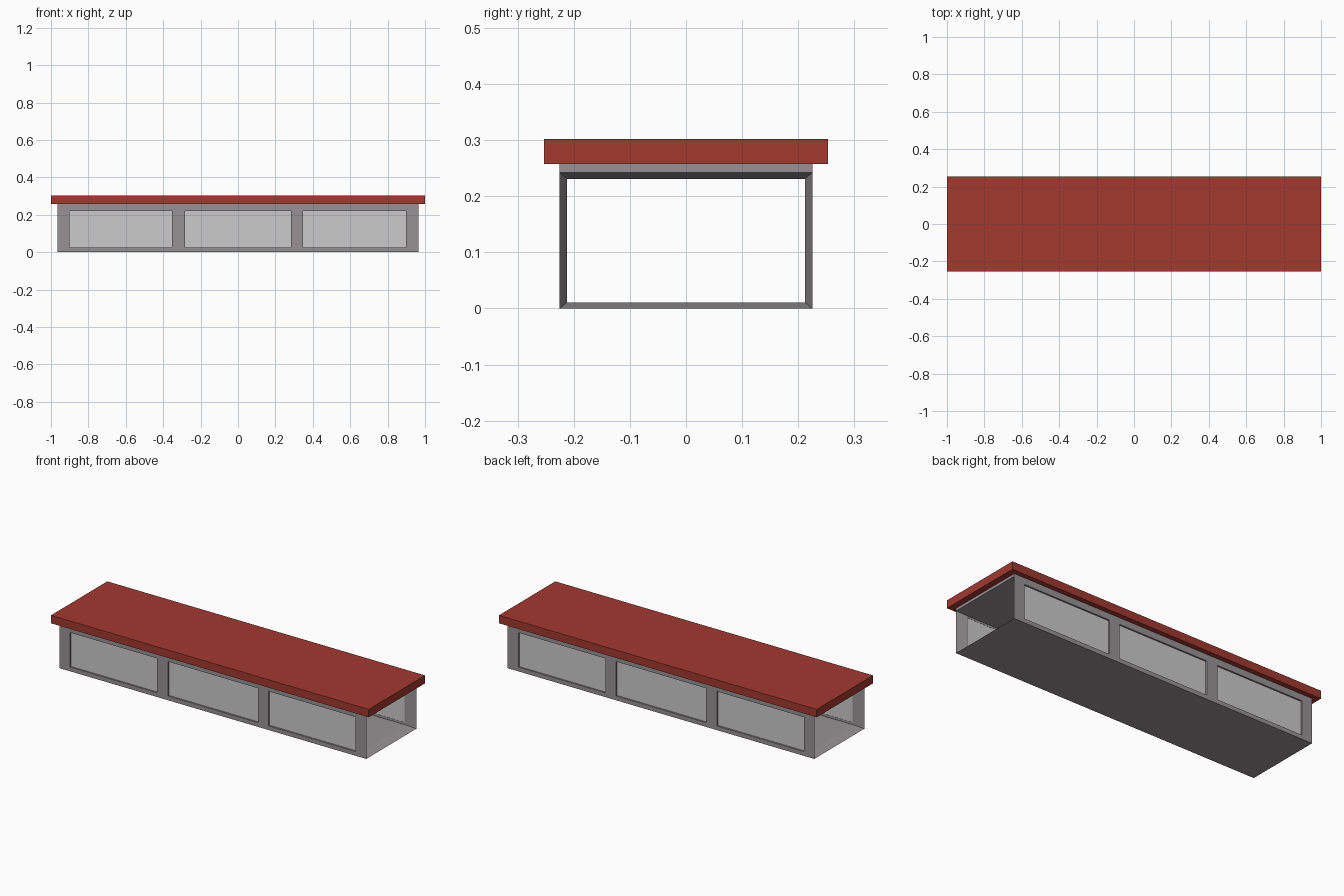
import bpy, bmesh

if "Cube" in bpy.data.objects:
    bpy.data.objects.remove(bpy.data.objects["Cube"])


def material(name, rgb):
    m = bpy.data.materials.new(name)
    m.diffuse_color = (*rgb, 1)
    m.use_nodes = True
    m.node_tree.nodes["Principled BSDF"].inputs["Base Color"].default_value = m.diffuse_color
    return m


def box(name, lo, hi, mat=None):
    bpy.ops.mesh.primitive_cube_add(size=1, location=[(a + b) / 2 for a, b in zip(lo, hi)])
    ob = bpy.context.object
    ob.name = name
    ob.scale = [b - a for a, b in zip(lo, hi)]
    bpy.ops.object.transform_apply(location=False, rotation=False, scale=True)
    if mat:
        ob.data.materials.append(mat)
    return ob


wall_mat = material("wall_grey", (0.31, 0.29, 0.30))
roof_mat = material("roof_red", (0.36, 0.04, 0.028))

# Open-ended shell: the inner walls taper to a sharp rim at both ends
bm = bmesh.new()


def ring(x, y, z0, z1):
    return [bm.verts.new((x, a, b)) for a, b in ((-y, z0), (y, z0), (y, z1), (-y, z1))]


rings = [ring(-0.965, 0.225, 0, 0.242), ring(-0.905, 0.212, 0.011, 0.231),
         ring(0.905, 0.212, 0.011, 0.231), ring(0.965, 0.225, 0, 0.242)]
for i in range(4):
    r, s = rings[i], rings[(i + 1) % 4]
    for j in range(4):
        k = (j + 1) % 4
        bm.faces.new((r[j], r[k], s[k], s[j]))
bmesh.ops.recalc_face_normals(bm, faces=bm.faces)
mesh = bpy.data.meshes.new("shell")
bm.to_mesh(mesh)
bm.free()
shell = bpy.data.objects.new("shell", mesh)
bpy.context.collection.objects.link(shell)
mesh.materials.append(wall_mat)

# Window openings cut through both long walls, with recessed panes
for n, (x0, x1) in enumerate(((-0.9, -0.352), (-0.283, 0.283), (0.348, 0.898))):
    cutter = box("window_cutter", (x0, -0.4, 0.024), (x1, 0.4, 0.22))
    cutter.hide_render = True
    mod = shell.modifiers.new("window", 'BOOLEAN')
    mod.object = cutter
    mod.operation = 'DIFFERENCE'
    mod.solver = 'EXACT'
    bpy.context.view_layer.objects.active = shell
    bpy.ops.object.modifier_apply(modifier=mod.name)
    bpy.data.objects.remove(cutter)
    for side, y0, y1 in (("front", -0.216, -0.213), ("back", 0.213, 0.216)):
        box(f"{side}_window_pane_{n + 1}", (x0, y0, 0.024), (x1, y1, 0.22))

# Ceiling slab and overhanging roof
box("ceiling_slab", (-0.965, -0.225, 0.242), (0.965, 0.225, 0.257), wall_mat)
box("roof", (-1, -0.253, 0.257), (1, 0.253, 0.302), roof_mat)
